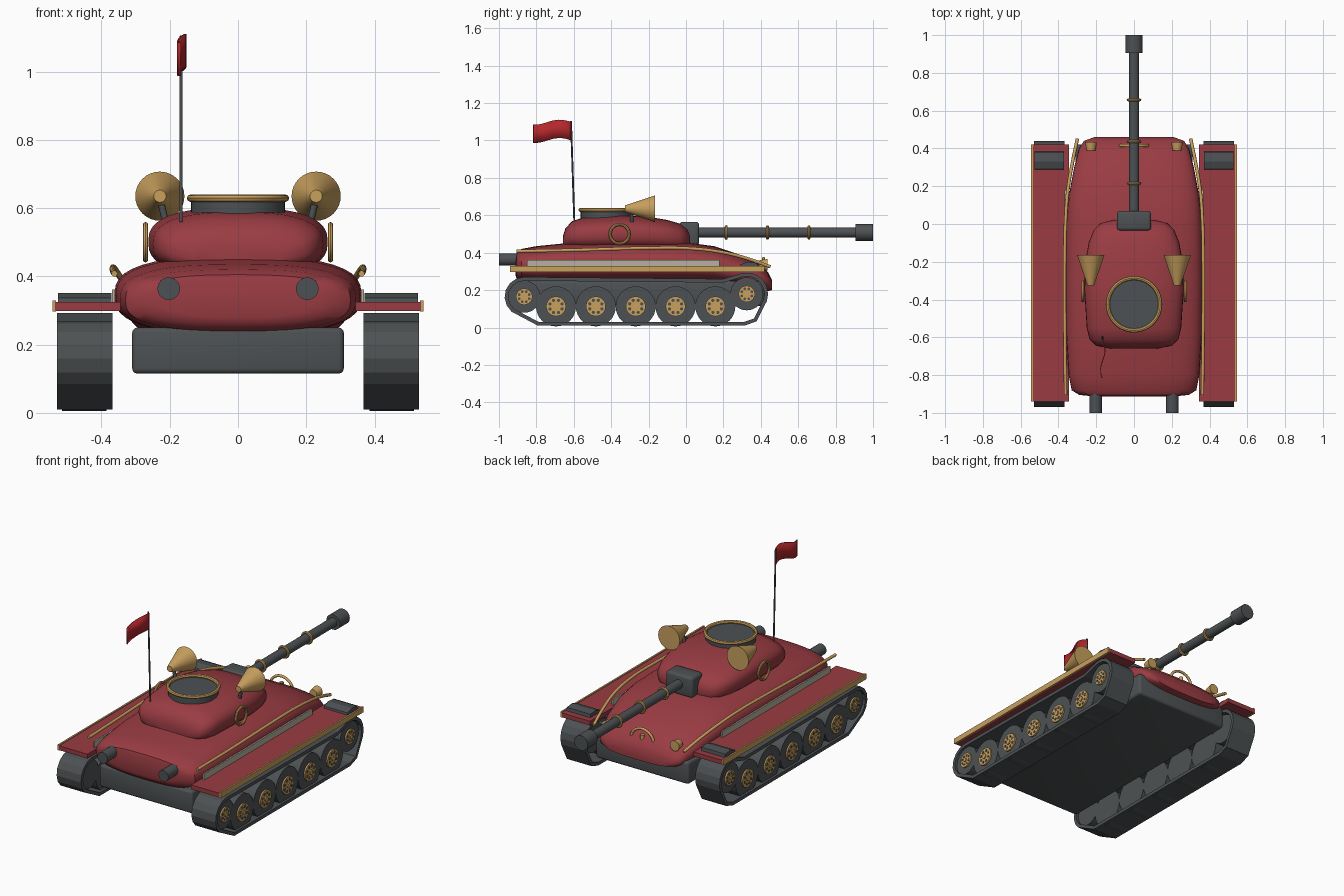
import bpy, bmesh, math
from mathutils import Vector, Matrix

old = bpy.data.objects.get("Cube")
if old:
    bpy.data.objects.remove(old, do_unlink=True)


def material(name, rgb):
    m = bpy.data.materials.new(name)
    m.use_nodes = True
    m.diffuse_color = (*rgb, 1)
    m.node_tree.nodes["Principled BSDF"].inputs["Base Color"].default_value = (*rgb, 1)
    return m


RED = material("deep red", (0.32, 0.045, 0.055))
GREY = material("dark grey", (0.075, 0.083, 0.087))
GOLD = material("brass", (0.58, 0.35, 0.11))
FLAG = material("flag red", (0.45, 0.02, 0.025))
BEIGE = material("pale grey", (0.48, 0.44, 0.36))


def finish(name, bm, *mats, smooth=True, recalc=True):
    if recalc:
        bmesh.ops.recalc_face_normals(bm, faces=bm.faces)
    me = bpy.data.meshes.new(name)
    bm.to_mesh(me)
    bm.free()
    for m in mats:
        me.materials.append(m)
    ob = bpy.data.objects.new(name, me)
    bpy.context.collection.objects.link(ob)
    if smooth:
        bpy.ops.object.select_all(action='DESELECT')
        ob.select_set(True)
        bpy.context.view_layer.objects.active = ob
        bpy.ops.object.shade_smooth_by_angle(angle=math.radians(40))
    return ob


def add_cyl(bm, a, b, r1, r2=None, n=24, mat=0):
    a, b = Vector(a), Vector(b)
    d = b - a
    mx = Matrix.Translation((a + b) / 2) @ d.to_track_quat('Z', 'Y').to_matrix().to_4x4()
    before = set(bm.faces)
    bmesh.ops.create_cone(bm, cap_ends=True, segments=n, radius1=r1,
                          radius2=r1 if r2 is None else r2, depth=d.length, matrix=mx)
    for f in set(bm.faces) - before:
        f.material_index = mat


def cyl(name, mat, a, b, r1, r2=None, n=24):
    bm = bmesh.new()
    add_cyl(bm, a, b, r1, r2, n)
    return finish(name, bm, mat)


def box(name, mat, lo, hi, bevel=0):
    bm = bmesh.new()
    lo, hi = Vector(lo), Vector(hi)
    size = hi - lo
    bmesh.ops.create_cube(bm, size=1, matrix=Matrix.Translation((lo + hi) / 2) @ Matrix.Diagonal((*size, 1)))
    if bevel:
        bmesh.ops.bevel(bm, geom=bm.edges[:], offset=bevel, segments=3, affect='EDGES', profile=0.5)
    return finish(name, bm, mat)


def tube(name, mat, pts, r, closed=False):
    """Smooth round tube through points."""
    cu = bpy.data.curves.new(name, 'CURVE')
    cu.dimensions = '3D'
    cu.bevel_depth, cu.bevel_resolution, cu.resolution_u = r, 3, 5
    cu.use_fill_caps = True
    sp = cu.splines.new('BEZIER')
    sp.bezier_points.add(len(pts) - 1)
    for bp, p in zip(sp.bezier_points, pts):
        bp.co = p
        bp.handle_left_type = bp.handle_right_type = 'AUTO'
    sp.use_cyclic_u = closed
    cu.materials.append(mat)
    ob = bpy.data.objects.new(name, cu)
    bpy.context.collection.objects.link(ob)
    return ob


def ring(name, mat, c, R, r, axis):
    bm = bmesh.new()
    n, k = 36, 8
    rot = Vector(axis).to_track_quat('Z', 'Y')
    rows = []
    for i in range(n):
        a = math.tau * i / n
        row = []
        for j in range(k):
            b = math.tau * j / k
            q = R + r * math.cos(b)
            row.append(bm.verts.new(Vector(c) + rot @ Vector((q * math.cos(a), q * math.sin(a), r * math.sin(b)))))
        rows.append(row)
    for i in range(n):
        for j in range(k):
            bm.faces.new((rows[i][j], rows[i - 1][j], rows[i - 1][j - 1], rows[i][j - 1]))
    return finish(name, bm, mat)


def loft(name, mat, stations, power, n=40):
    """Skin superellipse sections given as (y, half width, bottom, top)."""
    bm = bmesh.new()
    rows = []
    for y, w, z0, z1 in stations:
        row = []
        for i in range(n):
            c, s = math.cos(math.tau * i / n), math.sin(math.tau * i / n)
            x = w * math.copysign(abs(c) ** (2 / power), c)
            z = (z0 + z1) / 2 + (z1 - z0) / 2 * math.copysign(abs(s) ** (2 / power), s)
            row.append(bm.verts.new((x, y, z)))
        rows.append(row)
    for p, q in zip(rows, rows[1:]):
        for i in range(n):
            bm.faces.new((p[i - 1], p[i], q[i], q[i - 1]))
    bm.faces.new(rows[0])
    bm.faces.new(rows[-1])
    return finish(name, bm, mat)


# Hull and turret
loft("upper_hull", RED, [(-.912, .22, .28, .38), (-.905, .29, .26, .405), (-.88, .33, .24, .42),
     (-.8, .346, .232, .435), (-.6, .358, .23, .455), (-.3, .362, .23, .46), (0, .358, .23, .455),
     (.15, .345, .23, .435), (.3, .317, .21, .385), (.4, .29, .195, .335), (.44, .265, .195, .295),
     (.46, .21, .2, .255)], 2.7)
loft("turret", RED, [(-.658, .13, .43, .49), (-.645, .2, .42, .53), (-.61, .235, .41, .568), (-.55, .25, .4, .588),
     (-.35, .263, .4, .602), (-.2, .258, .4, .592), (-.1, .24, .4, .575), (-.03, .212, .4, .555),
     (.005, .175, .41, .53), (.02, .11, .43, .5)], 2.6)
box("lower_hull", GREY, (-.31, -.88, .115), (.31, .42, .25), .015)

# Gun
box("gun_mantlet", GREY, (-.09, -.035, .44), (.09, .07, .565), .016)
cyl("gun_barrel", GREY, (0, .05, .508), (0, .92, .508), .027)
cyl("muzzle", GREY, (0, .905, .508), (0, 1, .508), .045)
for i in range(3):
    ring(f"barrel_band_{i}", GOLD, (0, .215 + .221 * i, .508), .031, .008, (0, 1, 0))

# Hatch
cyl("hatch", GREY, (0, -.425, .57), (0, -.425, .622), .138, n=40)
ring("hatch_rim", GOLD, (0, -.425, .629), .139, .011, (0, 0, 1))

# Flag on its leaning pole
cyl("flag_pole", GREY, (-.167, -.597, .56), (-.167, -.615, 1.105), .005, n=10)
bm = bmesh.new()
rows = []
for i in range(13):
    t = i / 12
    z = 1.0 + .013 * math.sin(t * 5)
    x = -.167 + .012 * math.sin(t * 6)
    rows.append([bm.verts.new((x, -.612 - .205 * t, z + h)) for h in (0, .098)])
for p, q in zip(rows, rows[1:]):
    bm.faces.new((p[0], p[1], q[1], q[0]))
flag = finish("flag", bm, FLAG)
flag.modifiers.new("thickness", 'SOLIDIFY').thickness = .004

# Handle arch on the front deck
arch = [(.075 * math.cos(a), .415, .3 + .07 * math.sin(a)) for a in [math.pi * i / 8 for i in range(9)]]
tube("deck_arch", GOLD, arch, .008)
cyl("deck_arch_post", GOLD, (0, .415, .28), (0, .415, .335), .012, n=12)


def wheel(name, side, y, z, r, hub):
    """Solid wheel with a pierced brass hub on its outer face."""
    def at(x, dy=0, dz=0):
        return (side * x, y + dy, z + dz)
    bm = bmesh.new()
    add_cyl(bm, at(.385), at(.515), r, n=32)
    add_cyl(bm, at(.51), at(.524), hub, mat=1)
    for k in range(8):
        a = math.tau * (k + .5) / 8
        dy, dz = hub * .66 * math.cos(a), hub * .66 * math.sin(a)
        add_cyl(bm, at(.52, dy, dz), at(.526, dy, dz), hub * .17, n=8)
    add_cyl(bm, at(.52), at(.53), hub * .28, n=12, mat=1)
    finish(name, bm, GREY, GOLD)


def arc(c, r, a0, a1, n):
    return [(c[0] + r * math.cos(math.radians(a0 + (a1 - a0) * i / n)),
             c[1] + r * math.sin(math.radians(a0 + (a1 - a0) * i / n))) for i in range(n + 1)]


def prism(name, mat, pts, x0, x1):
    bm = bmesh.new()
    ends = [[bm.verts.new((x, y, z)) for y, z in pts] for x in (x0, x1)]
    for i in range(len(pts)):
        bm.faces.new((ends[0][i - 1], ends[0][i], ends[1][i], ends[1][i - 1]))
    for e in ends:
        bm.faces.new(e)
    return finish(name, bm, mat, smooth=False)


rear, front = (-.865, .165), (.325, .18)
loop = (arc(rear, .095, 90, 230, 6) + [(-.79, .02), (.31, .02), (.37, .04)]
        + arc(front, .104, -20, 100, 6) + [(.2, .25)])

for s, word in ((1, "left"), (-1, "right")):
    # Running gear
    bm = bmesh.new()
    edges = [[bm.verts.new((s * x, y, z)) for y, z in loop] for x in (.368, .53)]
    for i in range(len(loop)):
        bm.faces.new((edges[0][i - 1], edges[0][i], edges[1][i], edges[1][i - 1]))
    track = finish(word + "_track", bm, GREY, smooth=False)
    mod = track.modifiers.new("thickness", 'SOLIDIFY')
    mod.thickness, mod.offset = .02, 0
    for i in range(5):
        wheel(f"{word}_road_wheel_{i}", s, -.695 + .213 * i, .113, .107, .053)
    wheel(word + "_rear_idler", s, *rear, .086, .044)
    wheel(word + "_front_idler", s, *front, .088, .044)

    # Fender, trim, side rail and spare track link
    def slab(name, mat, x0, x1, y0, y1, z0, z1):
        box(f"{word}_{name}", mat, (min(s * x0, s * x1), y0, z0), (max(s * x0, s * x1), y1, z1))
    slab("fender", RED, .345, .536, -.94, .42, .299, .325)
    slab("fender_trim", GOLD, .534, .544, -.94, .42, .297, .33)
    slab("side_strip", BEIGE, .36, .369, -.85, .18, .32, .362)
    prism(word + "_spare_link", GREY, [(.285, .31), (.29, .337), (.33, .351), (.38, .345), (.385, .31)],
          s * .37, s * .528)
    tube(word + "_side_rail", GOLD, [(s * x, y, z) for x, y, z in
         [(.362, -.905, .408), (.366, -.6, .414), (.367, -.2, .425), (.363, 0, .424),
          (.35, .18, .405), (.325, .33, .368), (.3, .45, .325)]], .009)

    # Lamp, exhaust, lifting ring and horn
    cyl(word + "_lamp", GOLD, (s * .228, .39, .335), (s * .228, .435, .335), .024, .031)
    cyl(word + "_lamp_stem", GOLD, (s * .228, .41, .28), (s * .228, .41, .325), .01, n=10)
    cyl(word + "_exhaust", GREY, (s * .203, -1, .364), (s * .203, -.84, .364), .033)
    ring(word + "_turret_ring", GOLD, (s * .271, -.355, .5), .051, .008, (1, 0, 0))
    cyl(word + "_horn", GOLD, (s * .229, -.325, .635), (s * .229, -.165, .635), .018, .072, n=32)
    cyl(word + "_horn_bracket", GREY, (s * .21, -.29, .55), (s * .229, -.29, .63), .01, n=10)
